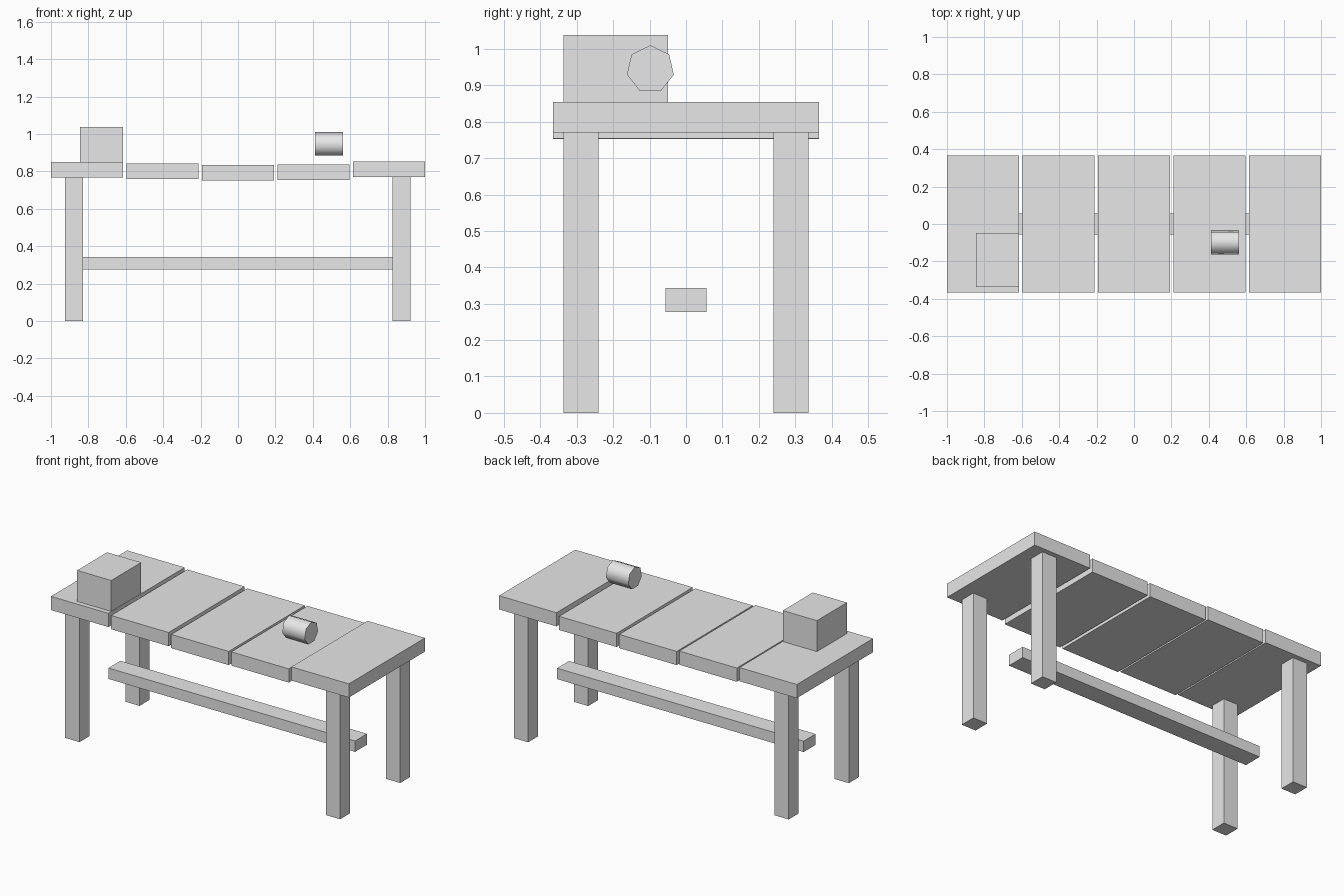
import bpy
from math import radians

cube = bpy.data.objects.get("Cube")
if cube:
    bpy.data.objects.remove(cube, do_unlink=True)

# One plain grey for the whole model
grey = bpy.data.materials.new("plain_grey")
grey.use_nodes = True
grey.diffuse_color = (0.8, 0.8, 0.8, 1)
grey.node_tree.nodes["Principled BSDF"].inputs["Base Color"].default_value = (0.8, 0.8, 0.8, 1)


def box(name, low, high):
    """Box spanning two opposite corners."""
    centre = [(a + b) / 2 for a, b in zip(low, high)]
    bpy.ops.mesh.primitive_cube_add(size=1, location=centre)
    ob = bpy.context.object
    ob.name = name
    ob.scale = [b - a for a, b in zip(low, high)]
    bpy.ops.object.transform_apply(location=False, rotation=False, scale=True)
    ob.data.materials.append(grey)
    return ob


# Table top: five planks laid slightly unevenly
plank_width, pitch, thickness = 0.386, 0.4035, 0.083
for i, bottom in enumerate((0.767, 0.759, 0.752, 0.754, 0.771)):
    x = (i - 2) * pitch
    box(f"plank_{i + 1}", (x - plank_width / 2, -0.365, bottom),
        (x + plank_width / 2, 0.365, bottom + thickness))

# Four legs
for side, x, top in (("right", -0.877, 0.767), ("left", 0.873, 0.771)):
    for end, y in (("front", -0.288), ("back", 0.288)):
        box(f"{end}_{side}_leg", (x - 0.048, y - 0.048, 0), (x + 0.048, y + 0.048, top))

# Long beam between the leg pairs
box("stretcher_beam", (-0.83, -0.057, 0.277), (0.826, 0.057, 0.343))

# Block standing on the table
box("table_block", (-0.845, -0.336, 0.85), (-0.616, -0.049, 1.038))

# Seven-sided roll lying along the table, smooth round its side
bpy.ops.mesh.primitive_cylinder_add(vertices=7, radius=0.066, depth=0.15,
                                    location=(0.486, -0.098, 0.944),
                                    rotation=(radians(90), 0, radians(90)))
roll = bpy.context.object
roll.name = "roll"
roll.data.materials.append(grey)
bpy.ops.object.shade_smooth_by_angle(angle=radians(60))
